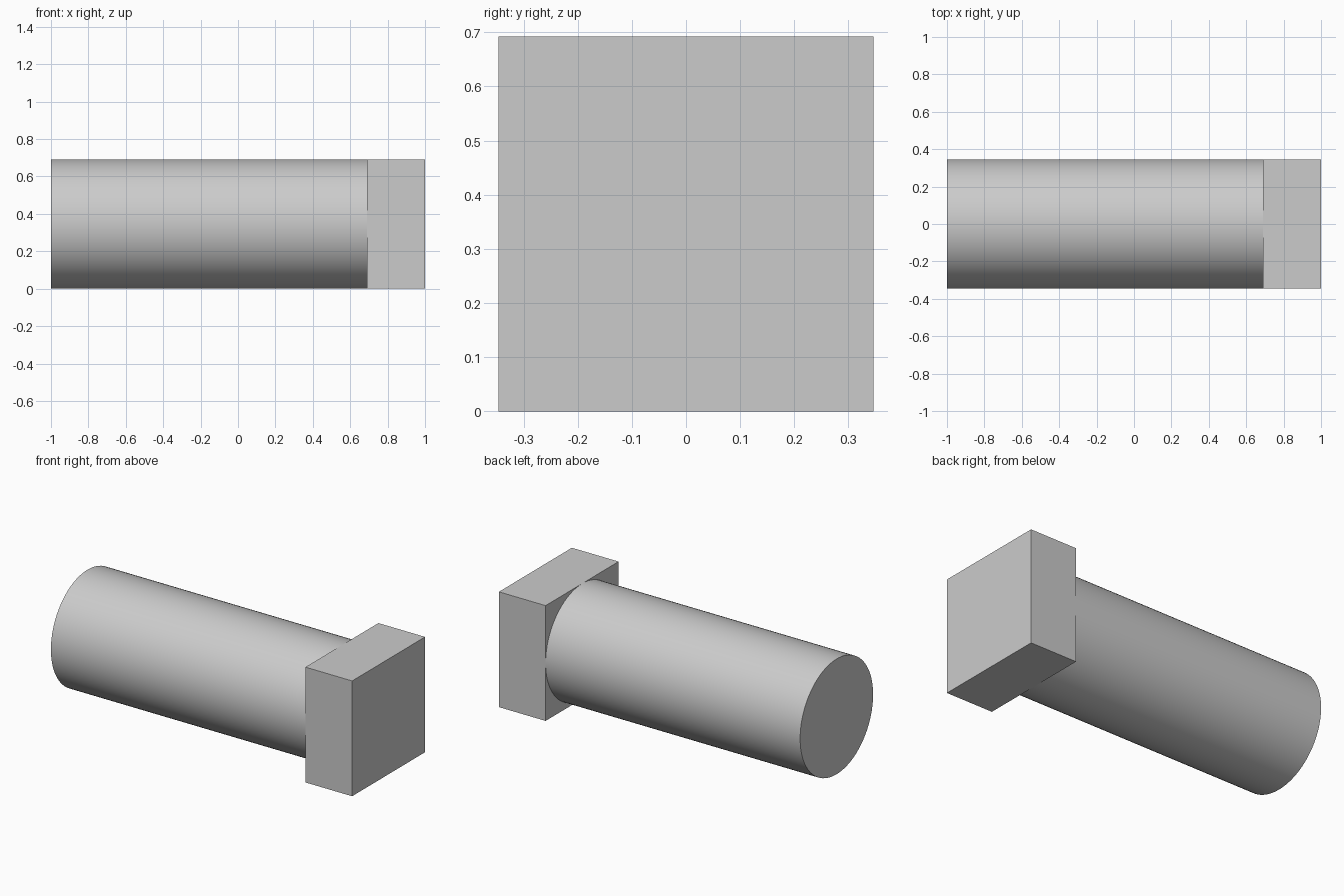
import bpy
from math import pi, radians

cube = bpy.data.objects.get("Cube")
if cube:
    bpy.data.objects.remove(cube, do_unlink=True)

RADIUS = 0.346      # shaft radius, also half the head's side
SHOULDER = 0.69     # x where the shaft meets the head

# Single grey finish
grey = bpy.data.materials.new("light_grey")
grey.use_nodes = True
grey.diffuse_color = (0.6, 0.6, 0.6, 1)
grey.node_tree.nodes["Principled BSDF"].inputs["Base Color"].default_value = (0.6, 0.6, 0.6, 1)


def finish(name):
    obj = bpy.context.object
    obj.name = name
    obj.data.materials.append(grey)
    return obj


# Round shaft along x, with a flat end
bpy.ops.mesh.primitive_cylinder_add(
    vertices=96, radius=RADIUS, depth=SHOULDER + 1,
    location=((SHOULDER - 1) / 2, 0, RADIUS), rotation=(0, pi / 2, 0))
finish("shaft")
bpy.ops.object.shade_smooth_by_angle(angle=radians(30))

# Square head
bpy.ops.mesh.primitive_cube_add(size=1, location=((SHOULDER + 1) / 2, 0, RADIUS))
head = finish("square_head")
head.scale = (1 - SHOULDER, 2 * RADIUS, 2 * RADIUS)
bpy.ops.object.transform_apply(location=False, rotation=False, scale=True)
